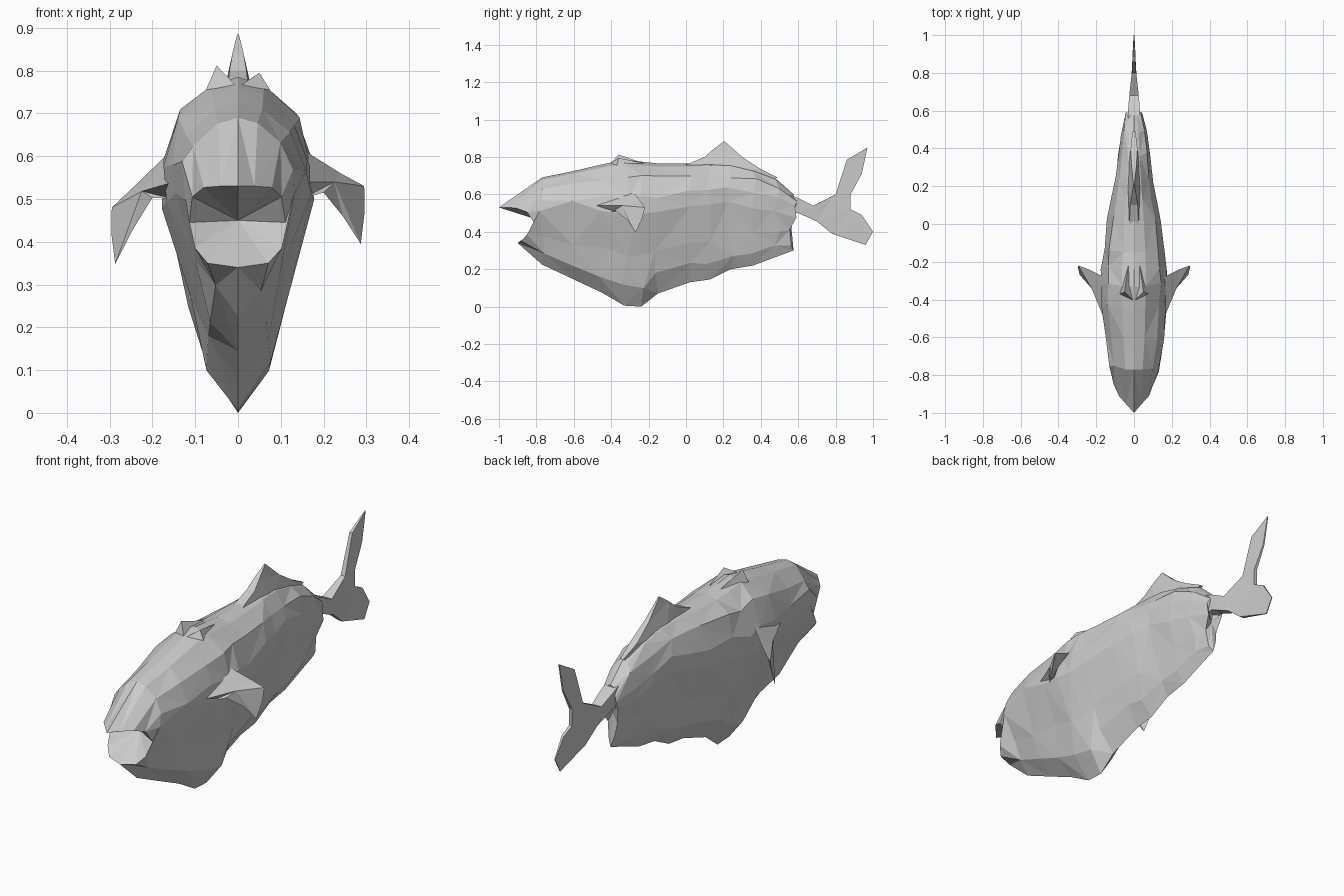
import bpy, bmesh, random

if "Cube" in bpy.data.objects:
    bpy.data.objects.remove(bpy.data.objects["Cube"])
random.seed(4)


def make(name, verts, faces):
    me = bpy.data.meshes.new(name)
    bm = bmesh.new()
    vs = [bm.verts.new(v) for v in verts]
    for f in faces:
        bm.faces.new([vs[i] for i in f])
    bmesh.ops.remove_doubles(bm, verts=bm.verts, dist=1e-5)
    bmesh.ops.triangulate(bm, faces=bm.faces)
    bmesh.ops.recalc_face_normals(bm, faces=bm.faces)
    bm.to_mesh(me)
    bm.free()
    ob = bpy.data.objects.new(name, me)
    bpy.context.collection.objects.link(ob)
    return ob


def blade(name, outline):
    """Upright fin from (y, z, half thickness) points."""
    n = len(outline)
    verts = [(s * h, y, z) for s in (-1, 1) for y, z, h in outline]
    faces = [list(range(n)), list(range(2 * n - 1, n - 1, -1))]
    faces += [(i, (i + 1) % n, n + (i + 1) % n, n + i) for i in range(n)]
    return make(name, verts, faces)


# Body: half cross-section (height share, width share), lofted along y
section = [(1, 0), (.975, .36), (.89, .8), (.75, 1), (.62, .98),
           (.34, .65), (.14, .42), (0, 0)]
stations = [  # y, top, bottom, half width
    (-.77, .69, .225, .13), (-.6, .725, .145, .155), (-.45, .76, .075, .17),
    (-.33, .785, .005, .178), (-.24, .775, .0, .175), (-.15, .765, .07, .163),
    (.02, .765, .13, .14), (.13, .77, .145, .12), (.24, .765, .2, .1),
    (.36, .735, .22, .085), (.48, .685, .265, .068), (.575, .6, .3, .045)]
# Open mouth rim: pointed snout round the corner to the lower lip
half_rings = [[(0, -1, .53), (.04, -.955, .53), (.078, -.91, .527),
               (.105, -.85, .505), (.115, -.81, .445), (.1, -.85, .385),
               (.07, -.88, .35), (0, -.9, .34)]]
for y, top, bot, w in stations:
    half_rings.append([(w * b, y, bot + (top - bot) * a) for a, b in section])

verts, faces = [], []
n = 2 * len(section) - 2
for k, half in enumerate(half_rings):
    ring = half + [(-x, y, z) for x, y, z in half[-2:0:-1]]
    for i, (x, y, z) in enumerate(ring):
        j = .022 if (k and 1 < i < n - 1 and x) else 0
        verts.append((x * random.uniform(.95, 1.03), y + random.uniform(-j, j),
                      z + random.uniform(-j, j) * .7))
for k in range(len(half_rings) - 1):
    for i in range(n):
        a, b = k * n + i, k * n + (i + 1) % n
        if (i + k) % 2:
            faces += [(a, b, b + n), (a, b + n, a + n)]
        else:
            faces += [(a, b, a + n), (b, b + n, a + n)]
# Mouth cavity and hollow rear end
last = len(verts) - n
verts += [(0, -.75, .45), (0, .56, .46)]
for i in range(n):
    faces.append((i, (i + 1) % n, last + n))
    faces.append((last + i, last + (i + 1) % n, last + n + 1))
make("body", verts, faces)

# Tail stalk and forked tail
blade("tail", [(.5, .62, .03), (.6, .58, .032), (.68, .54, .025), (.8, .6, .012),
               (.86, .785, .008), (.97, .85, .002), (.94, .71, .004),
               (.88, .6, .008), (.88, .52, .008), (.94, .49, .006),
               (1, .4, .002), (.96, .33, .002), (.78, .39, .01),
               (.7, .455, .018), (.6, .5, .03), (.5, .5, .03)])

# Back fin
blade("dorsal_fin", [(-.02, .75, .025), (.1, .8, .02), (.145, .84, .013),
                     (.205, .885, .002), (.3, .8, .012), (.4, .735, .018),
                     (.49, .69, .008), (.42, .66, .015), (.2, .72, .04)])

# Side fins, swept back; the left one droops further
for s, name, droop in ((1, "side_fin_right", 0), (-1, "side_fin_left", .4)):
    pts = [(.15, -.52, .54), (.16, -.28, .61), (.24, -.24, .56),
           (.295, -.22, .53), (.296, -.235, .47), (.287, -.27, .395),
           (.245, -.31, .46), (.2, -.38, .515), (.15, -.42, .5),
           (.225, -.34, .54), (.21, -.3, .52)]
    verts = [(s * x, y, z - droop * max(0, x - .17)) for x, y, z in pts]
    faces = [(i, (i + 1) % 9, c) for c in (9, 10) for i in range(9)]
    make(name, verts, faces)

# Small raised flaps on top of the head
for s, h, side in ((1, .795, "right"), (-1, .812, "left")):
    make("head_flap_" + side,
         [(s * .005, -.405, .765), (s * .075, -.37, .755),
          (s * .05, -.36, h), (s * .03, -.22, .765)],
         [(0, 1, 2), (1, 3, 2), (3, 0, 2), (0, 3, 1)])
